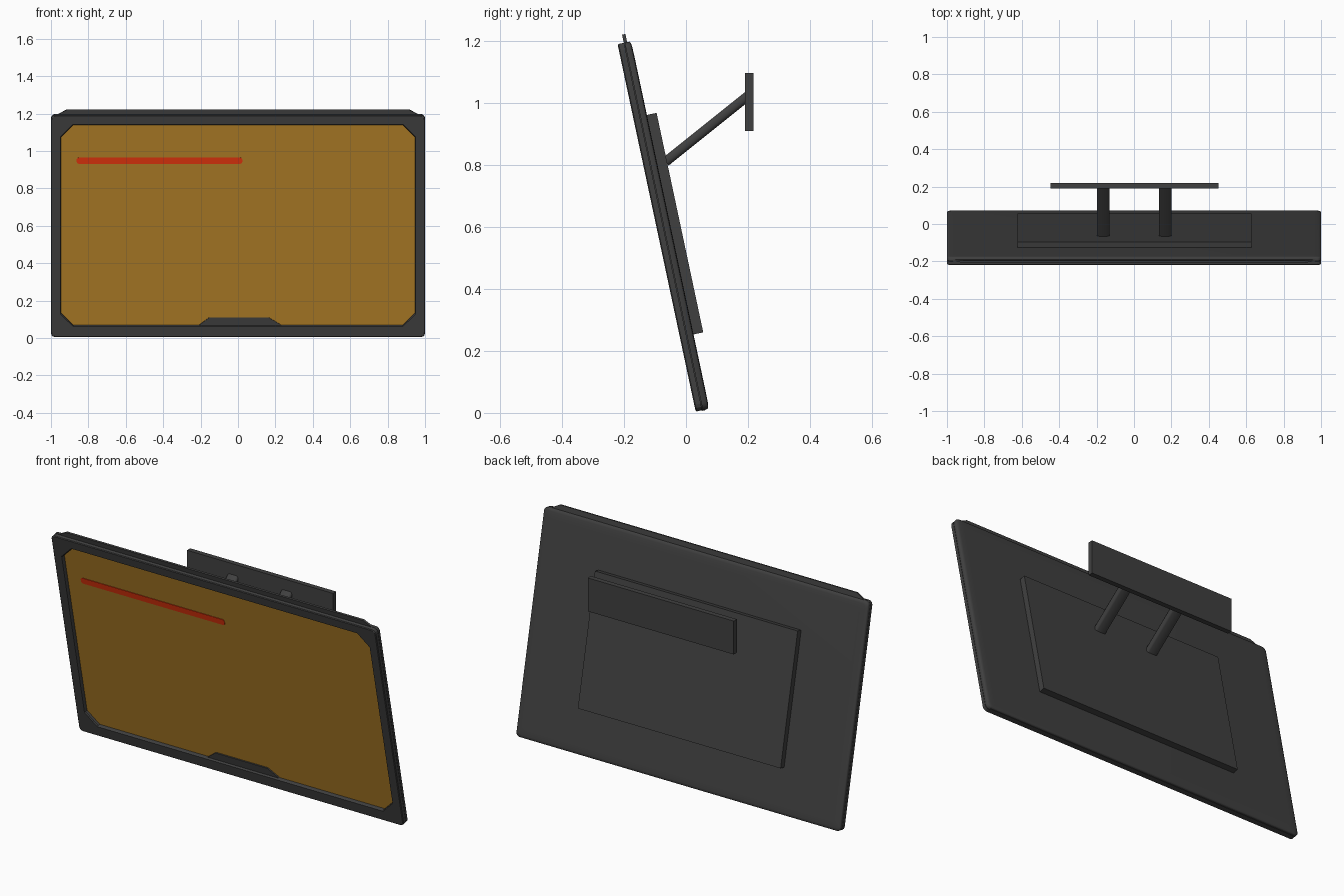
import bpy, bmesh, math
from mathutils import Vector, Matrix

if "Cube" in bpy.data.objects:
    bpy.data.objects.remove(bpy.data.objects["Cube"])


def material(name, rgb):
    m = bpy.data.materials.new(name)
    m.diffuse_color = (*rgb, 1)
    m.use_nodes = True
    m.node_tree.nodes["Principled BSDF"].inputs["Base Color"].default_value = m.diffuse_color
    return m


GREY = material("dark grey", (0.051, 0.051, 0.051))
GOLD = material("amber screen", (0.44, 0.212, 0.020))
RED = material("red bar", (0.76, 0.035, 0.004))

# Panel frame: x across, second axis up the panel, third axis towards the back
TILT = math.radians(12)
C, S = math.cos(TILT), math.sin(TILT)
PANEL = Matrix(((1, 0, 0, 0), (0, -S, C, 0.05), (0, C, S, 0), (0, 0, 0, 1)))


def finish(name, bm, mat, matrix=None, smooth=False):
    if matrix:
        bm.transform(matrix)
    bmesh.ops.recalc_face_normals(bm, faces=bm.faces)
    me = bpy.data.meshes.new(name)
    bm.to_mesh(me)
    bm.free()
    me.materials.append(mat)
    ob = bpy.data.objects.new(name, me)
    bpy.context.collection.objects.link(ob)
    if smooth:
        bpy.ops.object.select_all(action='DESELECT')
        ob.select_set(True)
        bpy.context.view_layer.objects.active = ob
        bpy.ops.object.shade_smooth_by_angle(angle=math.radians(48))
    return ob


def rounded(x0, x1, u0, u1, r, seg=1):
    """Rectangle outline with chamfered (seg=1) or rounded corners."""
    pts = []
    for cx, cu, a in ((x1 - r, u1 - r, 0), (x0 + r, u1 - r, 90),
                      (x0 + r, u0 + r, 180), (x1 - r, u0 + r, 270)):
        for i in range(seg + 1):
            t = math.radians(a + 90 * i / seg)
            pts.append((cx + r * math.cos(t), cu + r * math.sin(t)))
    return pts


def loft(name, layers, mat, matrix=PANEL, smooth=False, closed_ring=False):
    """Join outlines [(points, depth)]; cap the ends or close into a ring."""
    bm = bmesh.new()
    loops = [[bm.verts.new((x, u, n)) for x, u in pts] for pts, n in layers]
    pairs = list(zip(loops, loops[1:]))
    if closed_ring:
        pairs.append((loops[-1], loops[0]))
    else:
        bm.faces.new(loops[0])
        bm.faces.new(loops[-1])
    for a, b in pairs:
        for i in range(len(a)):
            j = (i + 1) % len(a)
            bm.faces.new((a[i], a[j], b[j], b[i]))
    return finish(name, bm, mat, matrix, smooth)


def outer(inset):
    return rounded(-1 + inset, 1 - inset, 0.008 + inset, 1.22 - inset, 0.022, 3)


def opening(grow):
    """Chamfered screen opening, with the same point count as outer()."""
    pts = rounded(-0.947 - grow, 0.947 + grow, 0.070 - grow, 1.168 + grow, 0.068)
    out = []
    for k in range(0, 8, 2):
        a, b = Vector(pts[k]), Vector(pts[k + 1])
        out += [tuple(a.lerp(b, i / 3)) for i in range(4)]
    return out


# Front bezel around the deep-set screen
loft("front_bezel", [(outer(0), 0.004), (outer(0), -0.014), (outer(0.004), -0.0175),
                     (opening(0.003), -0.0175), (opening(0), -0.012),
                     (opening(0), 0.004)], GREY, closed_ring=True)

# Screen and its status bar
loft("screen", [(opening(0.002), 0.002), (opening(0.002), 0.007)], GOLD)
bar = rounded(-0.863, 0.023, 0.952, 0.986, 0.012, 3)
loft("status_bar", [(bar, -0.0005), (bar, 0.003)], RED)

# Low tab at the foot of the screen
tab = [(-0.215, 0.066), (0.24, 0.066), (0.165, 0.112), (-0.155, 0.112)]
loft("bezel_tab", [(tab, -0.005), (tab, 0.004)], GREY)

# Middle plate, showing as a lip at the top
lip = [(-0.975, 0.006), (0.975, 0.006), (0.99, 0.03), (0.99, 1.205),
       (0.95, 1.228), (0.915, 1.247), (-0.915, 1.247), (-0.95, 1.228),
       (-0.99, 1.205), (-0.99, 0.03)]
loft("middle_plate", [(lip, 0.003), (lip, 0.0031), (lip, 0.014)], GREY)

# Back shell with a softly rounded rim
loft("back_shell", [(outer(0), 0.006), (outer(0), 0.021), (outer(0.003), 0.0245),
                    (outer(0.015), 0.0268), (outer(0.045), 0.0275)],
     GREY, smooth=True)

# Raised electronics housing
housing = [(-0.622, 0.253), (0.628, 0.253), (0.628, 0.977), (-0.622, 0.977)]
loft("back_housing", [(housing, 0.02), (housing, 0.0595)], GREY)

# Wall plate
bm = bmesh.new()
bmesh.ops.create_cube(bm, size=1, matrix=Matrix.Translation((0.003, 0.204, 1.003))
                      @ Matrix.Diagonal((0.9, 0.028, 0.186, 1)))
finish("wall_plate", bm, GREY)

# Two flat support arms with rounded edges
a, b = Vector((0, -0.066, 0.81)), Vector((0, 0.2, 1.023))
d = b - a
section = rounded(-0.033, 0.033, -0.0155, 0.0155, 0.011, 2)
for side, x in (("left", -0.165), ("right", 0.167)):
    m = (Matrix.Translation(a + Vector((x, 0, 0)))
         @ Matrix.Rotation(-math.atan2(d.y, d.z), 4, 'X'))
    loft(side + "_support_arm", [(section, 0), (section, d.length)], GREY, m, smooth=True)
